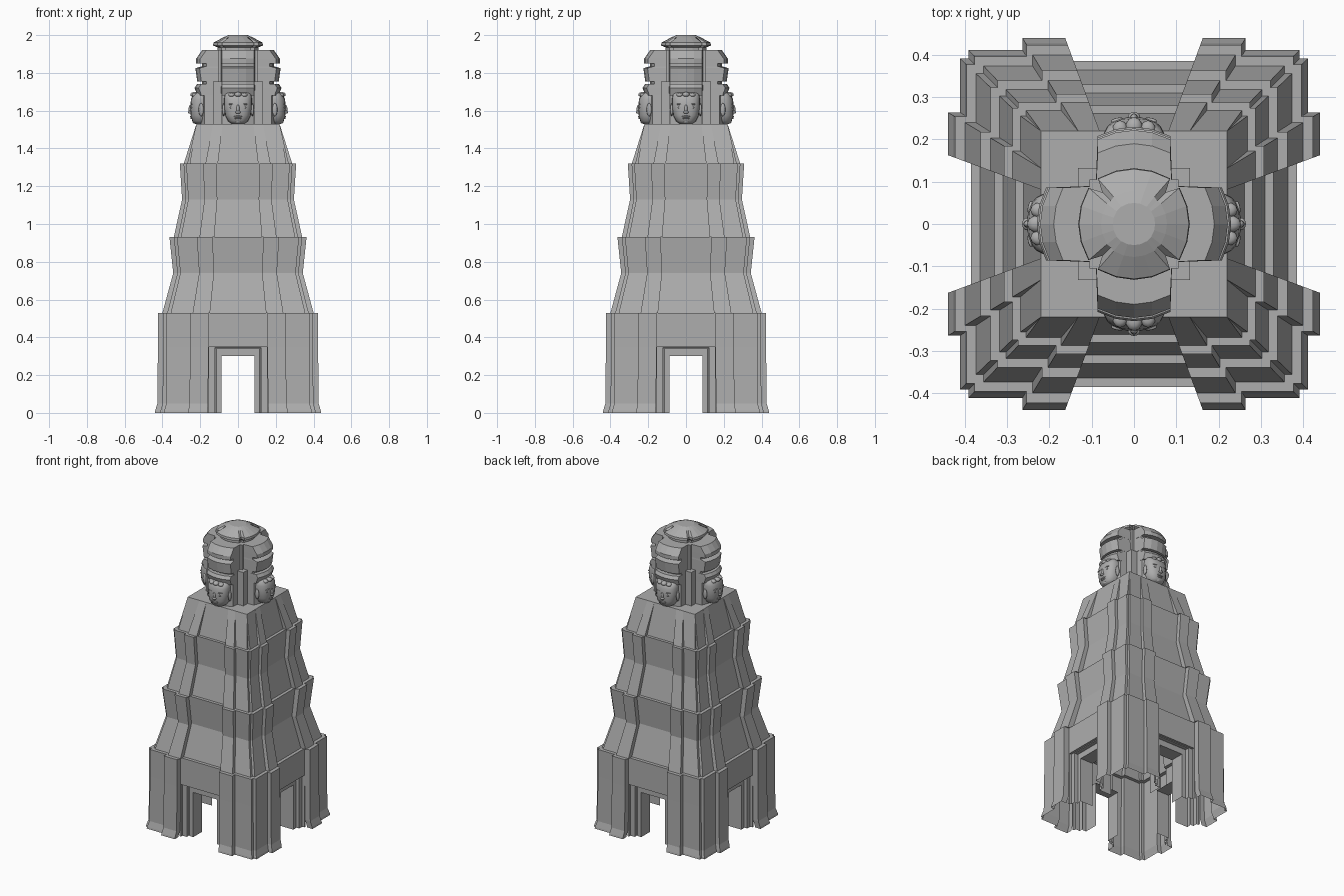
import bpy, bmesh, math
from mathutils import Matrix, Vector

cube = bpy.data.objects.get("Cube")
if cube:
    bpy.data.objects.remove(cube, do_unlink=True)

stone = bpy.data.materials.new("grey_stone")
stone.use_nodes = True
GREY = (0.42, 0.42, 0.42, 1)
stone.diffuse_color = GREY
stone.node_tree.nodes["Principled BSDF"].inputs["Base Color"].default_value = GREY

SIDES = ("front", "left", "back", "right")


def finish(name, bm, turn=0, smooth=False, recalc=True):
    if recalc:
        bmesh.ops.recalc_face_normals(bm, faces=bm.faces)
    bm.transform(Matrix.Rotation(turn * math.pi / 2, 4, 'Z'))
    mesh = bpy.data.meshes.new(name)
    bm.to_mesh(mesh)
    bm.free()
    mesh.materials.append(stone)
    obj = bpy.data.objects.new(name, mesh)
    bpy.context.collection.objects.link(obj)
    for p in mesh.polygons:
        p.use_smooth = smooth
    return obj


def loft(bm, rings, closed=True, caps=(False, False), skip=None):
    """Bridge successive point rings; skip(level, segment) leaves holes."""
    rows = [[bm.verts.new(p) for p in ring] for ring in rings]
    n = len(rows[0])
    for i, (low, high) in enumerate(zip(rows, rows[1:])):
        for j in range(n if closed else n - 1):
            k = (j + 1) % n
            if not (skip and skip(i, j)):
                bm.faces.new((low[j], low[k], high[k], high[j]))
    if caps[0]:
        bm.faces.new(rows[0][::-1])
    if caps[1]:
        bm.faces.new(rows[-1])


def four_sided(side):
    """Repeat one side's points around the four sides."""
    return [Matrix.Rotation(t * math.pi / 2, 3, 'Z') @ Vector(p) for t in range(4) for p in side]


# Tiered body: stepped plan with two pilasters on every side
def plan(z, s, square=False):
    wall, face, notch = (1, 1, 1) if square else (0.91, 0.935, 0.89)
    half = [(0.37, wall), (0.37, 1), (0.6, 1), (0.6, face), (notch, face)]
    side = [(-x, y) for x, y in reversed(half)] + half + [(notch, notch)]
    return four_sided([(x * s, -y * s, z) for x, y in side])


levels = [(0, .44), (.012, .438), (.05, .427), (.35, .424), (.53, .424), (.53, .40),
          (.74, .343), (.93, .363), (.93, .34), (1.13, .296), (1.32, .308), (1.32, .287)]
rings = [plan(z, s) for z, s in levels] + [plan(1.53, .22, True)]
bm = bmesh.new()
loft(bm, rings, caps=(False, True), skip=lambda i, j: i < 3 and j % 11 == 4)
finish("tiered_body", bm)


# Stepped doorway on each side, open at the floor
def doorway(turn):
    steps = [(.165, .355, .386), (.153, .35, .386), (.153, .35, .37), (.122, .345, .37),
             (.122, .345, .345), (.115, .34, .35), (.088, .30, .35), (.088, .30, .255)]
    bm = bmesh.new()
    loft(bm, [[(-w, -y, 0), (-w, -y, h), (w, -y, h), (w, -y, 0)] for w, h, y in steps],
         closed=False)
    finish(SIDES[turn] + "_doorway", bm, turn)


# Curved, banded arm of the upper tower
def arm(turn):
    profile = [(1.53, .20), (1.68, .20), (1.68, .215), (1.72, .23), (1.74, .218), (1.74, .19),
               (1.755, .19), (1.755, .216), (1.825, .226), (1.835, .19), (1.85, .19),
               (1.85, .222), (1.875, .222), (1.92, .19)]
    rings = []
    for z, r in profile:
        front = [(.086 * t, -r + .022 * t * t, z) for t in (-1, -.5, 0, .5, 1)]
        rings.append(front + [(.092, -.05, z), (-.092, -.05, z)])
    bm = bmesh.new()
    loft(bm, rings, caps=(True, True))
    finish(SIDES[turn] + "_banded_arm", bm, turn)


# Carved face at the foot of each arm
def head(turn):
    profile = [(1.53, .034, .035), (1.545, .053, .05), (1.575, .067, .058), (1.62, .074, .061),
               (1.66, .074, .057), (1.685, .07, .045), (1.695, .06, .03)]
    rings = []
    for z, w, d in profile:
        ring = []
        for i in range(20):
            a = i * math.tau / 20
            c, s = math.cos(a), math.sin(a)
            ring.append((w * math.copysign(abs(c) ** .75, c),
                         -.192 + d * math.copysign(abs(s) ** .85, s), z))
        rings.append(ring)
    bm = bmesh.new()
    loft(bm, rings, caps=(True, True))
    finish(SIDES[turn] + "_head", bm, turn, True)

    bm = bmesh.new()

    def lump(x, y, z, sx, sy, sz):
        m = Matrix.Translation((x, y, z)) @ Matrix.Diagonal((sx, sy, sz, 1))
        bmesh.ops.create_uvsphere(bm, u_segments=10, v_segments=6, radius=1, matrix=m)

    lump(0, -.25, 1.608, .009, .012, .024)      # nose bridge
    lump(0, -.253, 1.592, .015, .012, .008)     # nose tip
    lump(0, -.246, 1.569, .024, .009, .005)     # upper lip
    lump(0, -.243, 1.56, .02, .009, .005)       # lower lip
    lump(0, -.228, 1.542, .018, .013, .01)      # chin
    for x in (-1, 1):
        lump(x * .032, -.243, 1.617, .015, .008, .006)   # eyes
        lump(x * .033, -.243, 1.634, .021, .009, .004)   # brows
        lump(x * .076, -.195, 1.605, .008, .014, .035)   # ears
        lump(x * .033, -.225, 1.683, .018, .02, .012)    # crown beads
    lump(0, -.23, 1.685, .02, .023, .014)
    finish(SIDES[turn] + "_face_features", bm, turn, True)


for t in range(4):
    doorway(t)
    arm(t)
    head(t)

# Square core filling the corners between the arms
for name, w, top in (("core", .105, 1.92), ("core_corner_piers", .133, 1.755)):
    bm = bmesh.new()
    loft(bm, [[(-w, -w, z), (w, -w, z), (w, w, z), (-w, w, z)] for z in (1.53, top)],
         caps=(True, True))
    finish(name, bm)


# Domed cap with notched corners
def cap_ring(z, r, w, notch):
    arc = [(w * t, -r + .18 * r * t * t, z) for t in (-1, -.5, 0, .5, 1)]
    return four_sided(arc + [(notch, -notch, z)])


cap = [(1.90, .108, .07, .07), (1.935, .108, .07, .07), (1.945, .132, .085, .075),
       (1.96, .13, .085, .075), (1.988, .078, .048, .055), (2.0, .05, .03, .036)]
bm = bmesh.new()
loft(bm, [cap_ring(*c) for c in cap], caps=(True, True))
finish("domed_cap", bm)
